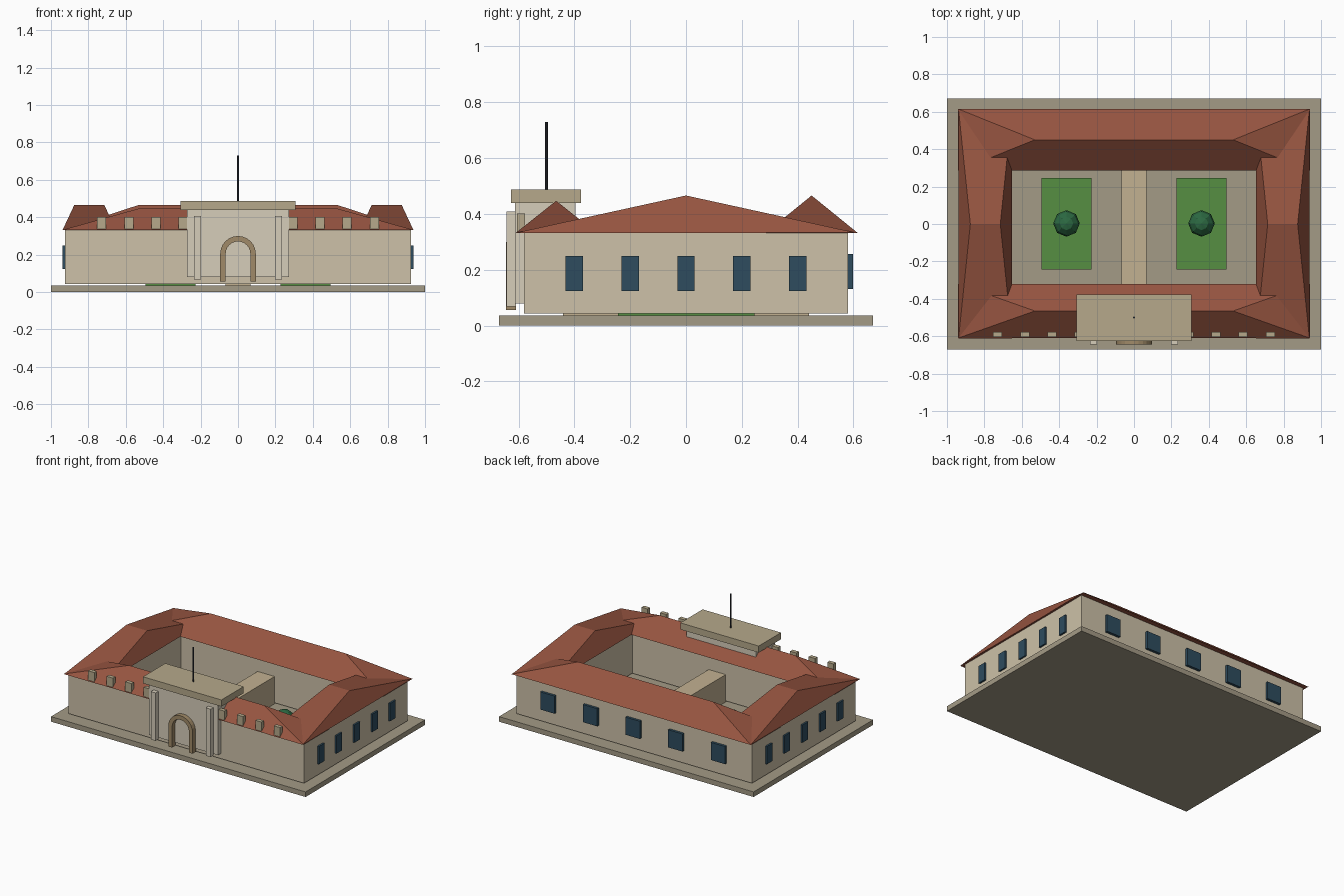
import bpy, bmesh, math

if "Cube" in bpy.data.objects:
    bpy.data.objects.remove(bpy.data.objects["Cube"])


def material(name, r, g, b):
    m = bpy.data.materials.new(name)
    lin = [((c / 255 + 0.055) / 1.055) ** 2.4 for c in (r, g, b)]
    m.diffuse_color = (*lin, 1)
    m.use_nodes = True
    m.node_tree.nodes["Principled BSDF"].inputs["Base Color"].default_value = m.diffuse_color
    return m


STONE = material("paving", 164, 155, 134)
WALL = material("wall_plaster", 205, 193, 168)
GATE = material("gate_plaster", 214, 205, 186)
TRIM = material("trim_stone", 182, 169, 139)
ARCH = material("arch_stone", 160, 138, 104)
PATH = material("path_stone", 194, 177, 145)
ROOF = material("roof_tile", 150, 84, 64)
GLASS = material("window_glass", 46, 76, 94)
GRASS = material("grass", 86, 143, 66)
LEAF = material("leaf", 44, 105, 66)
METAL = material("dark_metal", 50, 54, 62)


def finish(name, bm, mat):
    bmesh.ops.recalc_face_normals(bm, faces=bm.faces)
    me = bpy.data.meshes.new(name)
    bm.to_mesh(me)
    bm.free()
    me.materials.append(mat)
    ob = bpy.data.objects.new(name, me)
    bpy.context.collection.objects.link(ob)
    return ob


def box(name, x0, x1, y0, y1, z0, z1, mat):
    bm = bmesh.new()
    bmesh.ops.create_cube(bm, size=1)
    for v in bm.verts:
        v.co = (x0 if v.co.x < 0 else x1, y0 if v.co.y < 0 else y1, z0 if v.co.z < 0 else z1)
    return finish(name, bm, mat)


def hip_roof(name, x0, x1, y0, y1, inset, z0, z1):
    """Hipped roof with its ridge along x, set in from both ends."""
    bm = bmesh.new()
    ym = (y0 + y1) / 2
    v = [bm.verts.new(p) for p in (
        (x0, y0, z0), (x1, y0, z0), (x1, y1, z0), (x0, y1, z0),
        (x0 + inset, ym, z1), (x1 - inset, ym, z1))]
    for f in ((3, 2, 1, 0), (0, 1, 5, 4), (2, 3, 4, 5), (1, 2, 5), (3, 0, 4)):
        bm.faces.new([v[i] for i in f])
    return finish(name, bm, ROOF)


# Plinth and courtyard spine
box("plinth", -1, 1, -0.67, 0.67, 0, 0.036, STONE)
box("courtyard_path", -0.067, 0.067, -0.44, 0.44, 0.036, 0.23, PATH)

# Four wings around the courtyard
box("front_wing", -0.925, 0.925, -0.58, -0.35, 0.043, 0.332, WALL)
box("back_wing", -0.925, 0.925, 0.315, 0.58, 0.043, 0.332, WALL)
hip_roof("front_roof", -0.94, 0.94, -0.61, -0.32, 0.41, 0.332, 0.447)
hip_roof("back_roof", -0.94, 0.94, 0.285, 0.615, 0.41, 0.332, 0.466)

# Mirrored parts
for s, side in ((-1, "left"), (1, "right")):
    xs = sorted((s * 0.667, s * 0.925))
    box(side + "_wing", *xs, -0.35, 0.315, 0.043, 0.332, WALL)
    xs = sorted((s * 0.652, s * 0.938))
    hip_roof(side + "_roof", *xs, -0.612, 0.612, 0.063, 0.332, 0.466)
    # side windows
    xs = sorted((s * 0.915, s * 0.937))
    for i in range(5):
        y = -0.4 + 0.2 * i
        box(f"{side}_window_{i}", *xs, y - 0.031, y + 0.031, 0.124, 0.25, GLASS)
    # parapet blocks along the front eave
    for i in range(4):
        x = s * (0.293 + 0.1455 * i)
        box(f"{side}_parapet_block_{i}", x - 0.024, x + 0.024, -0.605, -0.577, 0.335, 0.402, TRIM)
    # gate pilasters
    xs = sorted((s * 0.197, s * 0.235))
    box(side + "_pilaster", *xs, -0.643, -0.609, 0.068, 0.408, GATE)
    # lawn and round shrub
    x = s * 0.361
    box(side + "_lawn", x - 0.134, x + 0.134, -0.243, 0.245, 0.036, 0.05, GRASS)
    bm = bmesh.new()
    bmesh.ops.create_uvsphere(bm, u_segments=8, v_segments=6, radius=0.071)
    shrub = finish(side + "_shrub", bm, LEAF)
    shrub.location = (x, 0.003, 0.12)

# Back windows
for i in range(5):
    x = -0.67 + 0.335 * i
    box(f"back_window_{i}", x - 0.056, x + 0.056, 0.57, 0.598, 0.132, 0.257, GLASS)

# Gatehouse block and flat cap
box("gatehouse", -0.272, 0.272, -0.612, -0.395, 0.08, 0.442, GATE)
box("gatehouse_cap", -0.308, 0.308, -0.626, -0.376, 0.44, 0.487, TRIM)

# Arched door surround: swept band, extruded in y
bm = bmesh.new()
N = 12
outline = []
for r in (0.095, 0.066):
    arc = [(r * math.cos(math.pi * i / N), 0.205 + r * math.sin(math.pi * i / N)) for i in range(N + 1)]
    outline.append([(r, 0.056)] + arc + [(-r, 0.056)])
for i in range(N + 2):
    quad = (outline[0][i], outline[0][i + 1], outline[1][i + 1], outline[1][i])
    bm.faces.new([bm.verts.new((x, -0.645, z)) for x, z in quad])
bmesh.ops.remove_doubles(bm, verts=bm.verts, dist=1e-5)
ext = bmesh.ops.extrude_face_region(bm, geom=bm.faces[:], use_keep_orig=True)
for g in ext["geom"]:
    if isinstance(g, bmesh.types.BMVert):
        g.co.y = -0.609
finish("door_arch", bm, ARCH)

# Flagpole
bm = bmesh.new()
bmesh.ops.create_cone(bm, cap_ends=True, segments=8, radius1=0.005, radius2=0.005, depth=0.25)
pole = finish("flagpole", bm, METAL)
pole.location = (0, -0.5, 0.605)
